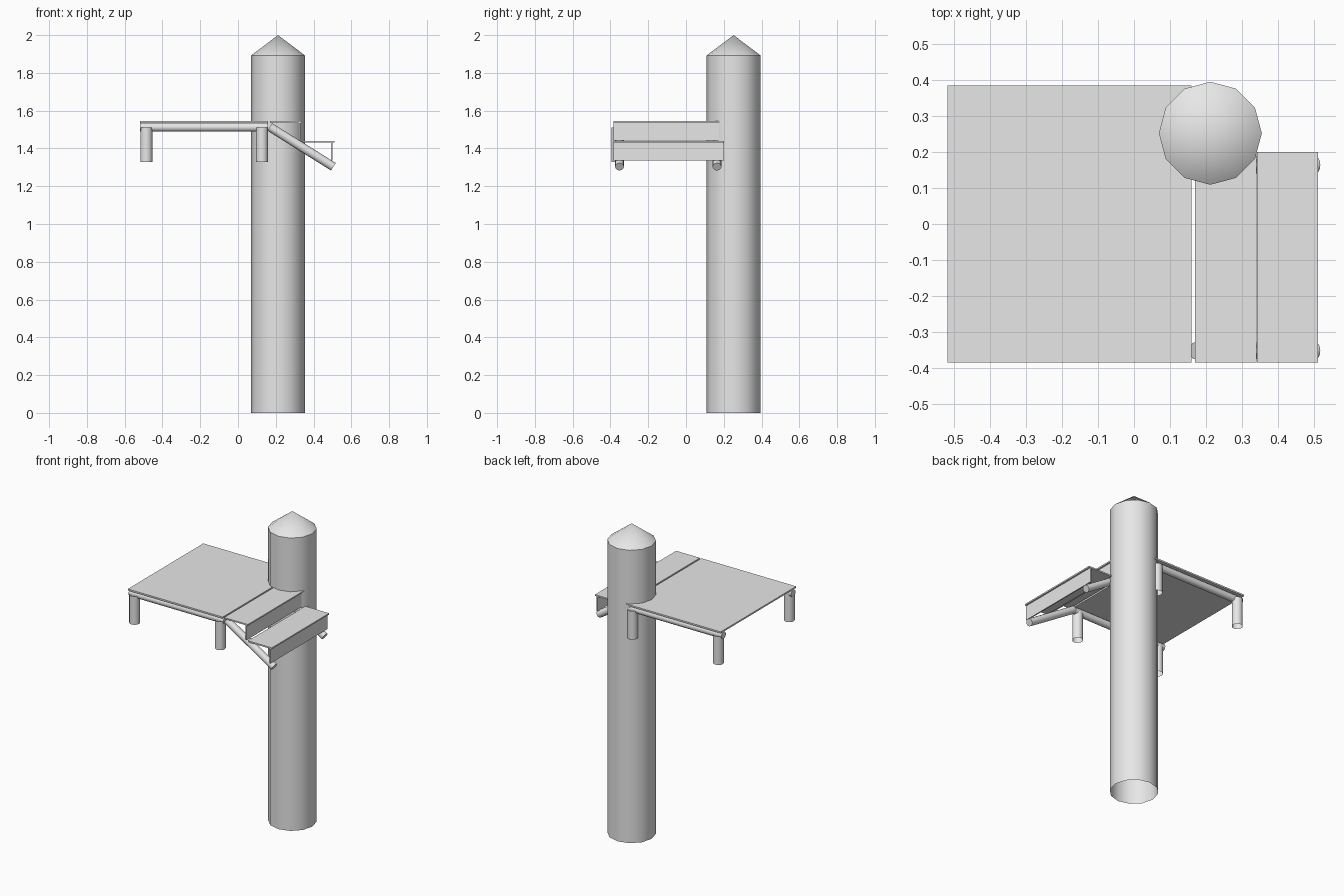
import bpy, bmesh, math
from mathutils import Vector

if "Cube" in bpy.data.objects:
    bpy.data.objects.remove(bpy.data.objects["Cube"])

grey = bpy.data.materials.new("plain_grey")
grey.diffuse_color = (0.8, 0.8, 0.8, 1)
grey.use_nodes = True
grey.node_tree.nodes["Principled BSDF"].inputs["Base Color"].default_value = grey.diffuse_color


def finish(name, bm, smooth=False):
    bmesh.ops.recalc_face_normals(bm, faces=bm.faces)
    me = bpy.data.meshes.new(name)
    bm.to_mesh(me)
    bm.free()
    me.materials.append(grey)
    ob = bpy.data.objects.new(name, me)
    bpy.context.collection.objects.link(ob)
    if smooth:
        bpy.ops.object.select_all(action='DESELECT')
        ob.select_set(True)
        bpy.context.view_layer.objects.active = ob
        bpy.ops.object.shade_smooth_by_angle(angle=math.radians(40))
    return ob


def box(name, lo, hi):
    bm = bmesh.new()
    bmesh.ops.create_cube(bm, size=1)
    for v in bm.verts:
        v.co = [(a + b) / 2 + c * (b - a) for a, b, c in zip(lo, hi, v.co)]
    return finish(name, bm)


def tube(name, start, end, r, caps=False):
    """Twelve-sided round bar between two points."""
    start, end = Vector(start), Vector(end)
    axis = end - start
    bm = bmesh.new()
    bmesh.ops.create_cone(bm, cap_ends=caps, segments=12, radius1=r, radius2=r, depth=axis.length)
    bmesh.ops.rotate(bm, verts=bm.verts, matrix=Vector((0, 0, 1)).rotation_difference(axis).to_matrix())
    bmesh.ops.translate(bm, verts=bm.verts, vec=(start + end) / 2)
    return finish(name, bm, True)


# Tall pole, open below, with a pointed top
PX, PY, PR = 0.212, 0.252, 0.143
tube("pole", (PX, PY, 0), (PX, PY, 1.892), PR)
bm = bmesh.new()
bmesh.ops.create_cone(bm, cap_ends=False, segments=12, radius1=PR, radius2=0, depth=0.108)
bmesh.ops.remove_doubles(bm, verts=bm.verts, dist=0.0001)
bmesh.ops.translate(bm, verts=bm.verts, vec=(PX, PY, 1.946))
finish("pole_point", bm, True)

# Deck with its round beams and short open legs
box("deck", (-0.518, -0.385, 1.535), (0.16, 0.385, 1.545))
for side, s in (("front", -1), ("back", 1)):
    tube(side + "_beam", (-0.518, s * 0.355, 1.512), (0.16, s * 0.355, 1.512), 0.023, True)
    for end, x in (("left", -0.485), ("right", 0.127)):
        tube(f"{side}_{end}_leg", (x, s * 0.362, 1.328), (x, s * 0.362, 1.512), 0.032)

# Two steps, each a tread with a riser under its outer edge
for i in range(2):
    x, z = 0.17 + 0.171 * i, 1.545 - 0.105 * i
    box(f"tread_{i + 1}", (x, -0.385, z - 0.009), (x + 0.17, 0.2, z))
    box(f"riser_{i + 1}", (x + 0.152, -0.385, z - 0.104), (x + 0.16, 0.2, z - 0.009))

# Sloping round stringers below the steps
for side, y in (("front", -0.352), ("back", 0.164)):
    tube(side + "_stringer", (0.168, y, 1.514), (0.505, y, 1.303), 0.0235, True)
